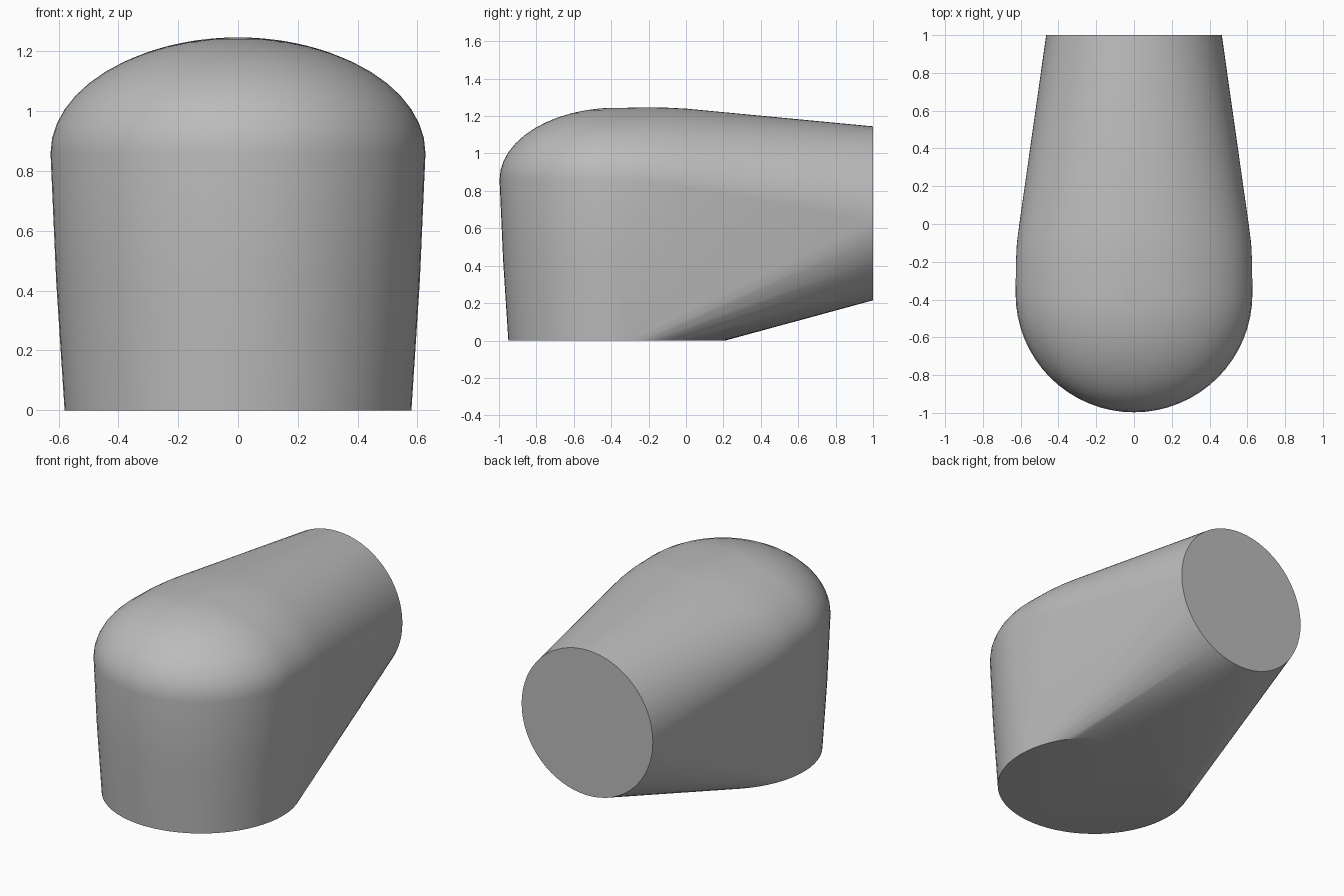
import bpy, bmesh
from math import sin, cos, pi, radians, sqrt

if "Cube" in bpy.data.objects:
    bpy.data.objects.remove(bpy.data.objects["Cube"], do_unlink=True)

SIDES = 64
CENTRE_Y = -0.37
DOME_BASE, DOME_RISE, DOME_R = 0.86, 0.385, 0.627

bm = bmesh.new()


def flat_ring(radius, z):
    # Horizontal circle around the upright body
    for i in range(SIDES):
        a = 2 * pi * i / SIDES
        bm.verts.new((radius * cos(a), CENTRE_Y + radius * sin(a), z))


def upright_ring(half_width, half_height, y, z, turn=2 * pi):
    # Ellipse, or upper part of one, across the sideways arm
    for i in range(SIDES):
        a = turn * i / (SIDES - (turn < 6))
        bm.verts.new((half_width * cos(a), y, z + half_height * sin(a)))


# Upright body, slightly tapered towards its foot
flat_ring(0.58, 0)
flat_ring(0.608, 0.43)
flat_ring(0.622, 0.75)

# Rounded dome
for step in range(12):
    t = step / 12 * pi / 2
    flat_ring(DOME_R * cos(t), DOME_BASE + DOME_RISE * sin(t))

# Shoulder where the dome runs into the arm, then the arm's round end
upright_ring(0.625, 0.397, -0.2, 0.85, pi)
upright_ring(0.62, 0.41, -0.1, 0.835, pi)
upright_ring(0.607, 0.42, 0.0, 0.82, pi)
upright_ring(0.465, 0.465, 1, 0.68)

# Stretch one skin over all sections
hull = bmesh.ops.convex_hull(bm, input=bm.verts)
loose = [v for v in bm.verts if not v.link_faces]
bmesh.ops.delete(bm, geom=loose, context="VERTS")
bmesh.ops.dissolve_limit(bm, angle_limit=radians(0.2), verts=bm.verts, edges=bm.edges)
bmesh.ops.recalc_face_normals(bm, faces=bm.faces)

mesh = bpy.data.meshes.new("elbow_body")
bm.to_mesh(mesh)
bm.free()
body = bpy.data.objects.new("elbow_body", mesh)
bpy.context.collection.objects.link(body)

grey = bpy.data.materials.new("plain grey")
grey.use_nodes = True
colour = (0.5, 0.5, 0.5, 1)
grey.diffuse_color = colour
grey.node_tree.nodes["Principled BSDF"].inputs["Base Color"].default_value = colour
mesh.materials.append(grey)

bpy.context.view_layer.objects.active = body
body.select_set(True)
bpy.ops.object.shade_smooth_by_angle(angle=radians(30))
